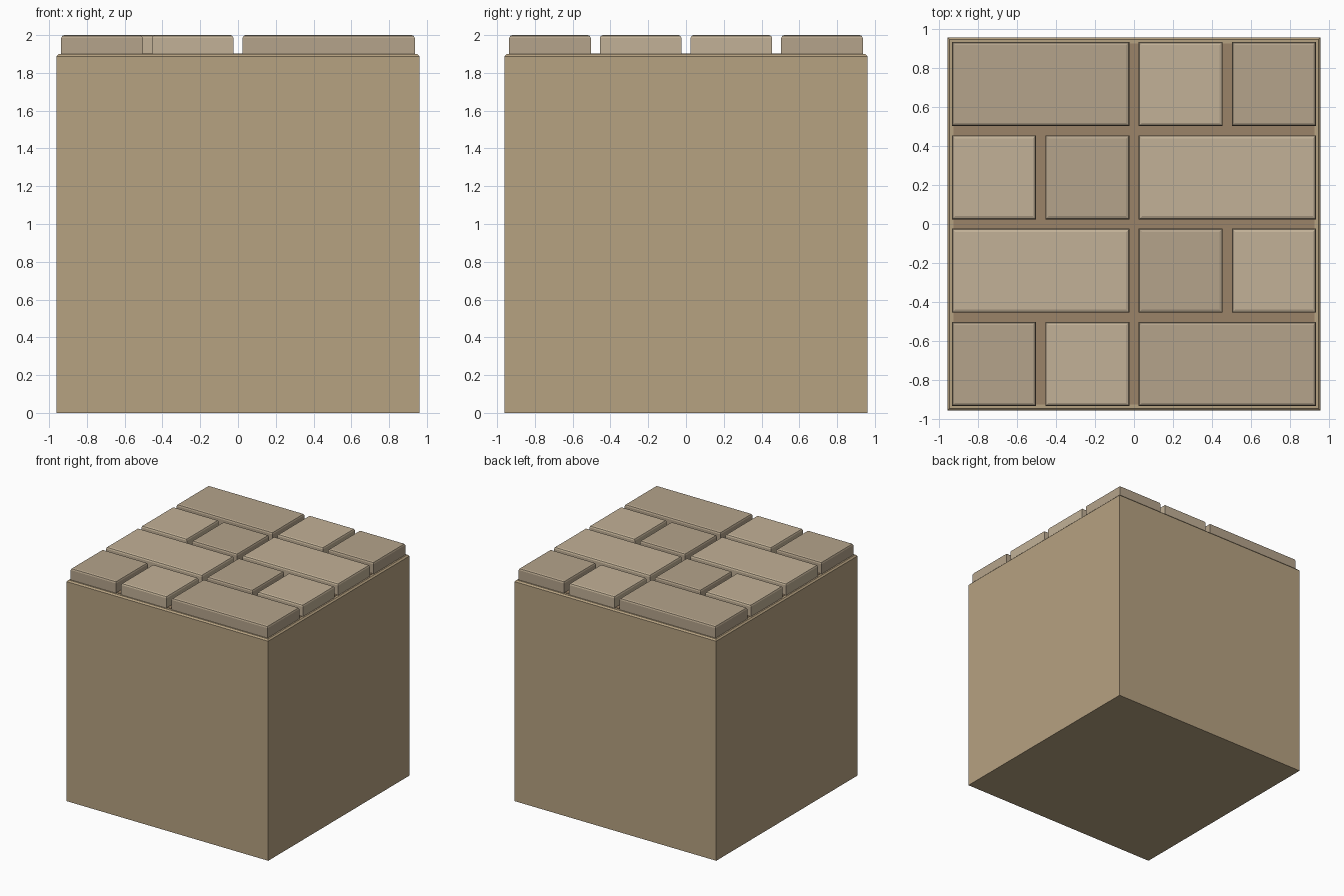
import bpy

if "Cube" in bpy.data.objects:
    bpy.data.objects.remove(bpy.data.objects["Cube"])

CELL, GAP = 0.48, 0.048


def material(name, rgb):
    m = bpy.data.materials.new(name)
    m.diffuse_color = (*rgb, 1)
    m.use_nodes = True
    m.node_tree.nodes["Principled BSDF"].inputs["Base Color"].default_value = m.diffuse_color
    return m


def box(name, lo, hi, mat):
    size = [b - a for a, b in zip(lo, hi)]
    mid = [(a + b) / 2 for a, b in zip(lo, hi)]
    bpy.ops.mesh.primitive_cube_add(size=1, location=mid)
    ob = bpy.context.object
    ob.name = name
    ob.scale = size
    bpy.ops.object.transform_apply(location=False, rotation=False, scale=True)
    ob.data.materials.append(mat)
    return ob


def bevel_top(ob, width, segments, verticals=False):
    # bevel the upper rim, optionally the upright edges too
    top = max(v.co.z for v in ob.data.vertices)
    attr = ob.data.attributes.new("bevel_weight_edge", 'FLOAT', 'EDGE')
    for e in ob.data.edges:
        z = [ob.data.vertices[i].co.z for i in e.vertices]
        upright = abs(z[0] - z[1]) > 1e-4
        rim = min(z) > top - 1e-4
        attr.data[e.index].value = 1.0 if rim or (upright and verticals) else 0.0
    mod = ob.modifiers.new("edge_bevel", 'BEVEL')
    mod.limit_method = 'WEIGHT'
    mod.width = width
    mod.segments = segments


earth = material("earth", (0.47, 0.36, 0.22))
mortar = material("mortar", (0.33, 0.23, 0.14))
light = material("light_stone", (0.54, 0.44, 0.31))
dark = material("dark_stone", (0.46, 0.37, 0.26))

# Main block with a thin chamfer round the top
block = box("ground_block", (-0.96, -0.96, 0), (0.96, 0.96, 1.9), earth)
bevel_top(block, 0.012, 1)

# Mortar bed showing in the joints
box("mortar_bed", (-0.927, -0.927, 1.88), (0.927, 0.927, 1.903), mortar)

# Paving stones: alternate rows mirror the long and short stones
for row in range(4):
    spans = [(0, 1), (1, 1), (2, 2)] if row % 2 == 0 else [(0, 2), (2, 1), (3, 1)]
    y0 = -0.96 + row * CELL
    for i, (col, n) in enumerate(spans):
        x0 = -0.96 + col * CELL
        first_dark = row in (0, 3)
        mat = dark if (i % 2 == 0) == first_dark else light
        stone = box(f"paving_stone_{row}_{i}",
                    (x0 + GAP / 2, y0 + GAP / 2, 1.89),
                    (x0 + n * CELL - GAP / 2, y0 + CELL - GAP / 2, 2.0), mat)
        bevel_top(stone, 0.016, 2)
